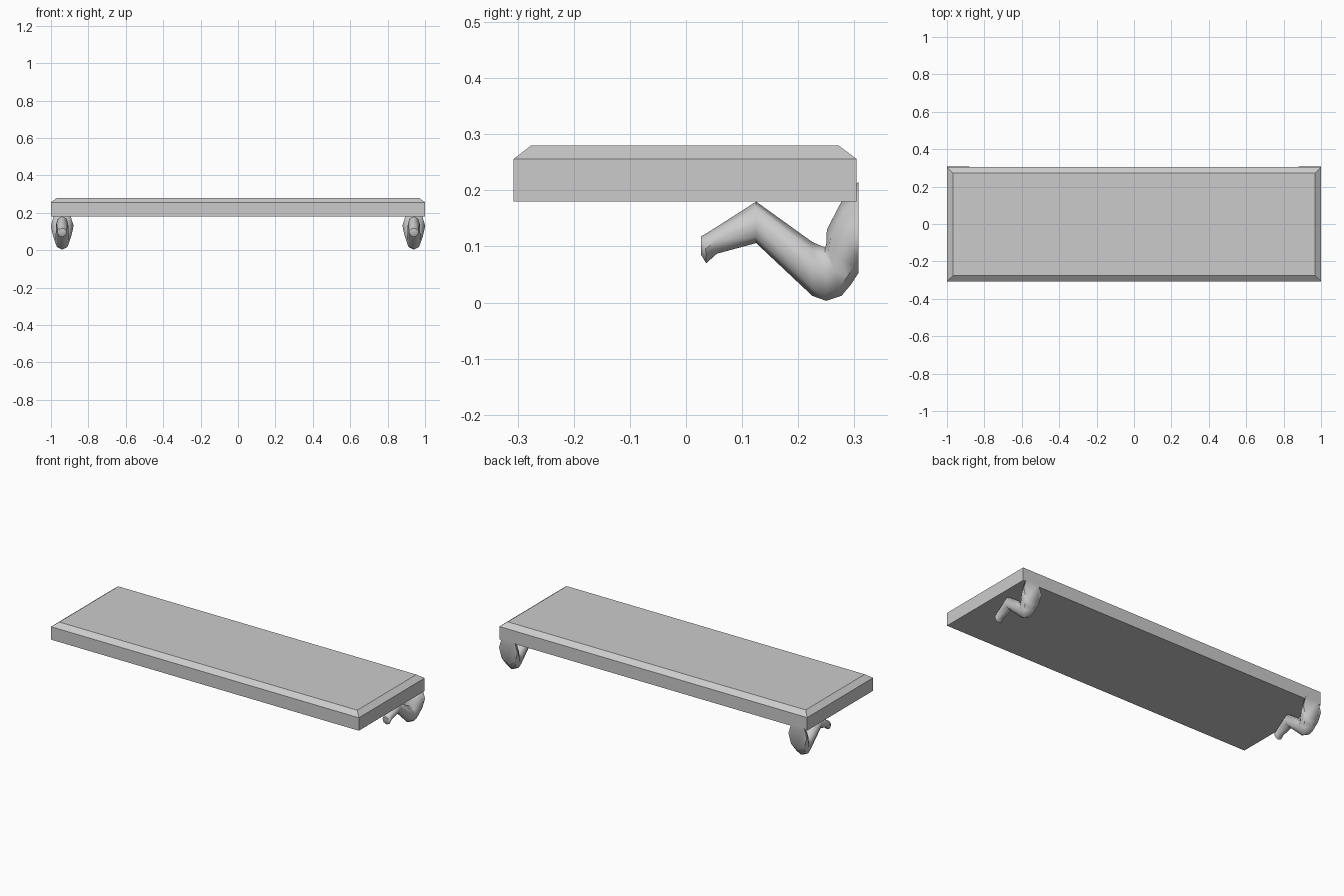
import bpy, bmesh, math

if "Cube" in bpy.data.objects:
    bpy.data.objects.remove(bpy.data.objects["Cube"])


def make_object(name, bm, smooth=None):
    bmesh.ops.recalc_face_normals(bm, faces=bm.faces[:])
    mesh = bpy.data.meshes.new(name)
    bm.to_mesh(mesh)
    bm.free()
    ob = bpy.data.objects.new(name, mesh)
    bpy.context.collection.objects.link(ob)
    if smooth:
        bpy.ops.object.select_all(action='DESELECT')
        ob.select_set(True)
        bpy.context.view_layer.objects.active = ob
        bpy.ops.object.shade_smooth_by_angle(angle=math.radians(smooth))
    return ob


def loft(bm, rings):
    loops = [[bm.verts.new(p) for p in r] for r in rings]
    n = len(loops[0])
    for a, b in zip(loops, loops[1:]):
        for i in range(n):
            j = (i + 1) % n
            bm.faces.new((a[i], a[j], b[j], b[i]))
    bm.faces.new(loops[0])
    bm.faces.new(loops[-1])


# Shelf board: box with a chamfered top rim
def rect(x, y0, y1, z):
    return [(-x, y0, z), (x, y0, z), (x, y1, z), (-x, y1, z)]


bm = bmesh.new()
loft(bm, [rect(1, -0.307, 0.304, 0.18), rect(1, -0.307, 0.304, 0.256),
          rect(0.968, -0.276, 0.272, 0.28)])
make_object("shelf_board", bm)

# Bracket sections: inner (y, z), outer (y, z), half width
SECTIONS = [
    ((0.027, 0.118), (0.027, 0.085), 0.020),
    ((0.034, 0.122), (0.036, 0.070), 0.026),
    ((0.055, 0.135), (0.055, 0.087), 0.026),
    ((0.125, 0.180), (0.125, 0.106), 0.032),
    ((0.225, 0.108), (0.225, 0.012), 0.036),
    ((0.248, 0.098), (0.250, 0.003), 0.040),
    ((0.250, 0.105), (0.277, 0.012), 0.043),
    ((0.251, 0.130), (0.294, 0.032), 0.050),
    ((0.277, 0.180), (0.303, 0.046), 0.058),
    ((0.307, 0.215), (0.307, 0.052), 0.060),
]
SIDES = 8


def section(cx, inner, outer, w):
    pts = []
    for i in range(SIDES):
        a = 2 * math.pi * i / SIDES
        t = (1 - math.cos(a)) / 2
        pts.append((cx + w * math.sin(a),
                    inner[0] + (outer[0] - inner[0]) * t,
                    inner[1] + (outer[1] - inner[1]) * t))
    return pts


# Curved wall brackets at both ends
for name, cx in (("left_bracket", -0.94), ("right_bracket", 0.94)):
    bm = bmesh.new()
    loft(bm, [section(cx, *s) for s in SECTIONS])
    make_object(name, bm, 50)
